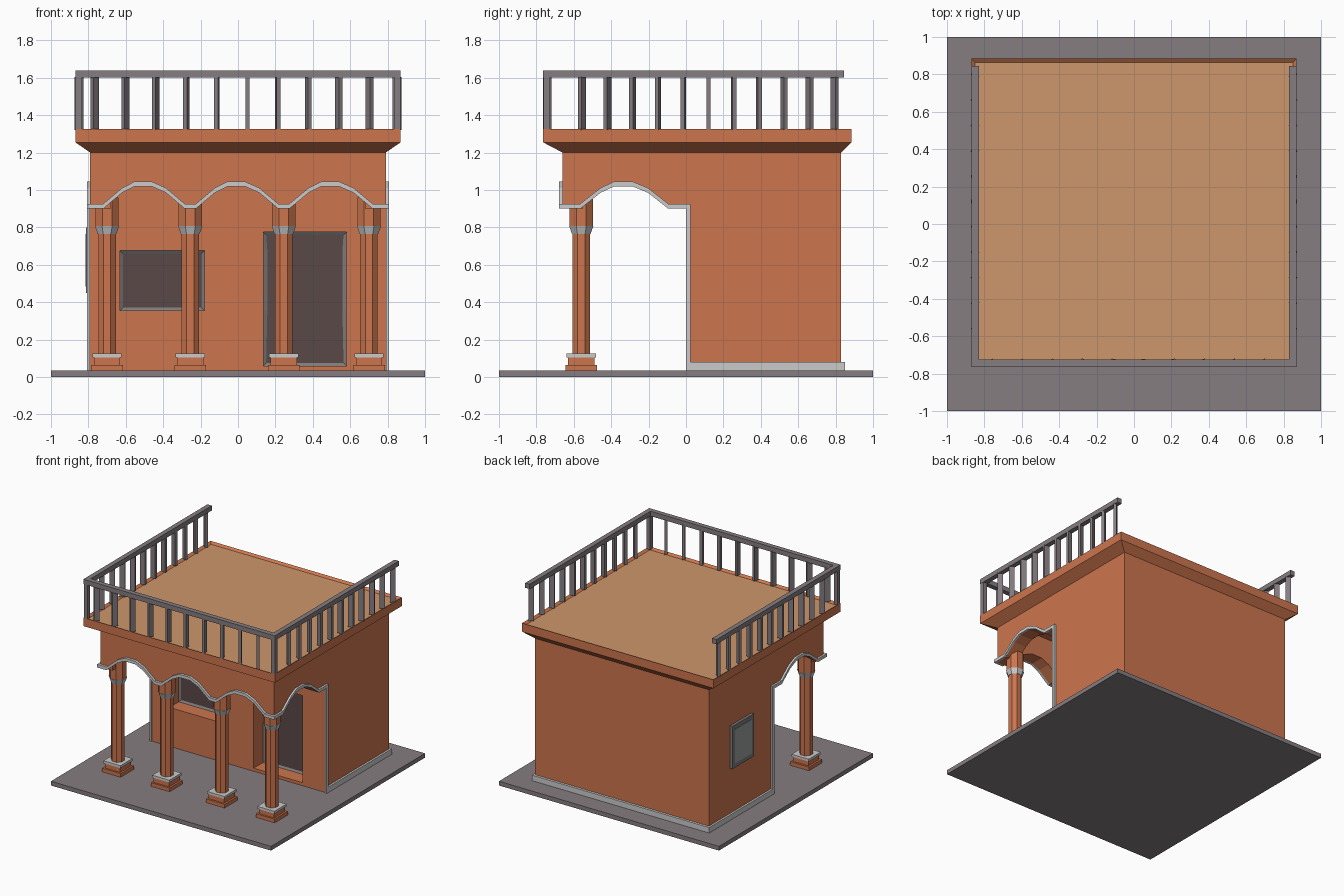
import bpy, bmesh, math
from mathutils import Matrix, Vector

old = bpy.data.objects.get("Cube")
if old:
    bpy.data.objects.remove(old, do_unlink=True)


def material(name, r, g, b):
    m = bpy.data.materials.new(name)
    m.use_nodes = True
    m.diffuse_color = (r, g, b, 1)
    m.node_tree.nodes["Principled BSDF"].inputs["Base Color"].default_value = (r, g, b, 1)
    return m


ORANGE = material("orange plaster", 0.61, 0.18, 0.075)
TAN = material("tan roof", 0.61, 0.31, 0.145)
STONE = material("grey stone", 0.235, 0.205, 0.22)
WHITE = material("pale trim", 0.6, 0.6, 0.6)
DARK = material("dark glass", 0.1, 0.065, 0.062)
FRAME = material("frame grey", 0.205, 0.2, 0.195)
PANE = material("light pane", 0.33, 0.35, 0.35)


def finish(name, bm, *mats):
    bmesh.ops.recalc_face_normals(bm, faces=bm.faces)
    me = bpy.data.meshes.new(name)
    bm.to_mesh(me)
    bm.free()
    for m in mats:
        me.materials.append(m)
    ob = bpy.data.objects.new(name, me)
    bpy.context.collection.objects.link(ob)
    return ob


def box_mesh(x, y, z):
    bm = bmesh.new()
    bmesh.ops.create_cube(bm, size=1)
    for v in bm.verts:
        v.co = [lo + (c + 0.5) * (hi - lo) for c, (lo, hi) in zip(v.co, (x, y, z))]
    return bm


def box(name, x, y, z, mat):
    return finish(name, box_mesh(x, y, z), mat)


def octagon(name, x, y, z, a1, a2, mat):
    """Eight-sided tapered drum; a1 and a2 are flat-to-flat half widths."""
    bm = bmesh.new()
    k = 1 / math.cos(math.pi / 8)
    place = Matrix.Translation((x, y, sum(z) / 2)) @ Matrix.Rotation(math.pi / 8, 4, "Z")
    bmesh.ops.create_cone(bm, cap_ends=True, segments=8, radius1=a1 * k, radius2=a2 * k,
                          depth=z[1] - z[0], matrix=place)
    return finish(name, bm, mat)


def prism(name, outline, place, a, b, mat):
    """Extrude an outline of (s, z) points from depth a to depth b."""
    bm = bmesh.new()
    face = bm.faces.new([bm.verts.new(place(s, z, a)) for s, z in outline])
    ext = bmesh.ops.extrude_face_region(bm, geom=[face])
    move = Vector(place(0, 0, b)) - Vector(place(0, 0, a))
    bmesh.ops.translate(bm, vec=move, verts=[v for v in ext["geom"] if isinstance(v, bmesh.types.BMVert)])
    return finish(name, bm, mat)


SPRING, TOP, GROUND = 0.9, 1.2, 0.035
ARCH = [(0, 0), (0.23, 0.72), (0.38, 1), (0.6, 1), (0.77, 0.72), (1, 0)]


def arcade(start, end, spans):
    """Lower edge of a wall with arched openings."""
    pts = [(start, SPRING)]
    for a, b in spans:
        pts += [(a + u * (b - a), SPRING + 0.118 * h) for u, h in ARCH]
    return pts + [(end, SPRING)]


def arched_wall(name, start, end, lip0, lip1, spans, place, inner, outer, lip):
    edge = arcade(start, end, spans)
    prism(name, edge + [(end, TOP), (start, TOP)], place, inner, outer, ORANGE)
    edge = arcade(start - lip0, end + lip1, spans)
    band = edge + [(s, z + 0.026) for s, z in reversed(edge)]
    prism(name + "_trim", band, place, outer, lip, WHITE)


# Ground slab
box("ground_slab", (-1, 1), (-1, 1), (0, GROUND), STONE)

# Room, with the window and door sunk into its front
room = box_mesh((-0.79, 0.79), (0.01, 0.83), (GROUND, TOP))
openings = [(-0.63, -0.18, 0.355, 0.675), (0.135, 0.58, 0.06, 0.775)]
for x0, x1, z0, z1 in openings:
    for co, no in (((x0, 0, 0), (1, 0, 0)), ((x1, 0, 0), (1, 0, 0)),
                   ((0, 0, z0), (0, 0, 1)), ((0, 0, z1), (0, 0, 1))):
        front = [f for f in room.faces if f.normal.y < -0.9]
        geom = front + list({e for f in front for e in f.edges}) + list({v for f in front for v in f.verts})
        bmesh.ops.bisect_plane(room, geom=geom, plane_co=co, plane_no=no)
        room.normal_update()
for x0, x1, z0, z1 in openings:
    cells = [f for f in room.faces if f.normal.y < -0.9
             and x0 < f.calc_center_median().x < x1 and z0 < f.calc_center_median().z < z1]
    if len(cells) > 1:
        cells = bmesh.ops.dissolve_faces(room, faces=cells, use_verts=False)["region"]
    bmesh.ops.inset_region(room, faces=cells, thickness=0, depth=-0.12, use_even_offset=False)
    ring = bmesh.ops.inset_region(room, faces=cells, thickness=0.022, depth=-0.01)["faces"]
    for f in ring:
        f.material_index = 1
    for f in cells:
        f.material_index = 2
finish("room", room, ORANGE, FRAME, DARK)

# Porch walls with arches
arched_wall("front_arcade", -0.79, 0.79, 0.015, 0.015,
            [(-0.72, -0.285), (-0.225, 0.215), (0.275, 0.72)],
            lambda s, z, d: (s, d, z), -0.55, -0.66, -0.68)
for side, sx in (("left", 1), ("right", -1)):
    arched_wall(side + "_arch", -0.66, 0.01, 0.02, 0.015, [(-0.565, -0.095)],
                lambda s, z, d: (d * sx, s, z), 0.68, 0.79, 0.806)
    xs = sorted((0.79 * sx, 0.806 * sx))
    box(side + "_corner_trim", xs, (0, 0.025), (GROUND, SPRING), WHITE)
    box(side + "_baseboard", xs, (0.025, 0.85), (GROUND, 0.08), WHITE)
box("back_baseboard", (-0.79, 0.79), (0.83, 0.85), (GROUND, 0.08), WHITE)

# Columns
CY = -0.56
for i, cx in enumerate((-0.7, -0.255, 0.245, 0.7)):
    n = f"column_{i + 1}_"
    for part, h, z0, z1, mat in (("plinth", 0.085, GROUND, 0.065, ORANGE),
                                 ("base", 0.07, 0.065, 0.105, ORANGE),
                                 ("base_trim", 0.078, 0.105, 0.125, WHITE)):
        box(n + part, (cx - h, cx + h), (CY - h, CY + h), (z0, z1), mat)
    octagon(n + "shaft", cx, CY, (0.125, 0.77), 0.047, 0.047, ORANGE)
    octagon(n + "capital", cx, CY, (0.765, 0.808), 0.05, 0.065, WHITE)
    octagon(n + "head", cx, CY, (0.808, 0.96), 0.062, 0.062, ORANGE)

# Small side window
box("side_window_frame", (-0.812, -0.79), (0.28, 0.555), (0.45, 0.8), FRAME)
box("side_window_pane", (-0.815, -0.81), (0.31, 0.525), (0.485, 0.765), PANE)

# Cornice with a sunken roof deck
cornice = box_mesh((-0.87, 0.87), (-0.765, 0.885), (1.255, 1.325))
bottom = min(cornice.faces, key=lambda f: f.calc_center_median().z)
ext = bmesh.ops.extrude_face_region(cornice, geom=[bottom])["geom"]
bmesh.ops.delete(cornice, geom=[f for f in cornice.faces if f is bottom], context="FACES_ONLY")
for v in ext:
    if isinstance(v, bmesh.types.BMVert):
        v.co = (math.copysign(0.79, v.co.x), -0.66 if v.co.y < 0 else 0.83, TOP)
bmesh.ops.recalc_face_normals(cornice, faces=cornice.faces)
deck = max(cornice.faces, key=lambda f: f.calc_center_median().z)
bmesh.ops.inset_region(cornice, faces=[deck], thickness=0.03, depth=-0.015)
deck.material_index = 1
finish("cornice", cornice, ORANGE, TAN)

# Railing on three sides, its posts turned toward the middle of the roof
RAIL = (1.6, 1.64)
box("front_rail", (-0.87, 0.87), (-0.765, -0.725), RAIL, STONE)


def post(name, x, y, angle):
    ob = box(name, (-0.011, 0.011), (-0.021, 0.021), (1.32, 1.605), STONE)
    ob.location = (x, y, 0)
    ob.rotation_euler.z = angle


for i in range(10):
    x = -0.765 + 0.163 * i
    post(f"front_post_{i + 1}", x, -0.742, math.atan2(x - 0.05, 0.86))
for side, sx in (("left", 1), ("right", -1)):
    box(side + "_rail", sorted((0.83 * sx, 0.87 * sx)), (-0.725, 0.845), RAIL, STONE)
    box(side + "_corner_post", sorted((0.835 * sx, 0.868 * sx)), (-0.762, -0.728), (1.32, 1.605), STONE)
    for i in range(11):
        y = -0.555 + 0.135 * i
        post(f"{side}_post_{i + 1}", 0.85 * sx, y, math.pi / 2 + sx * math.atan2(y - 0.12, 0.85))
